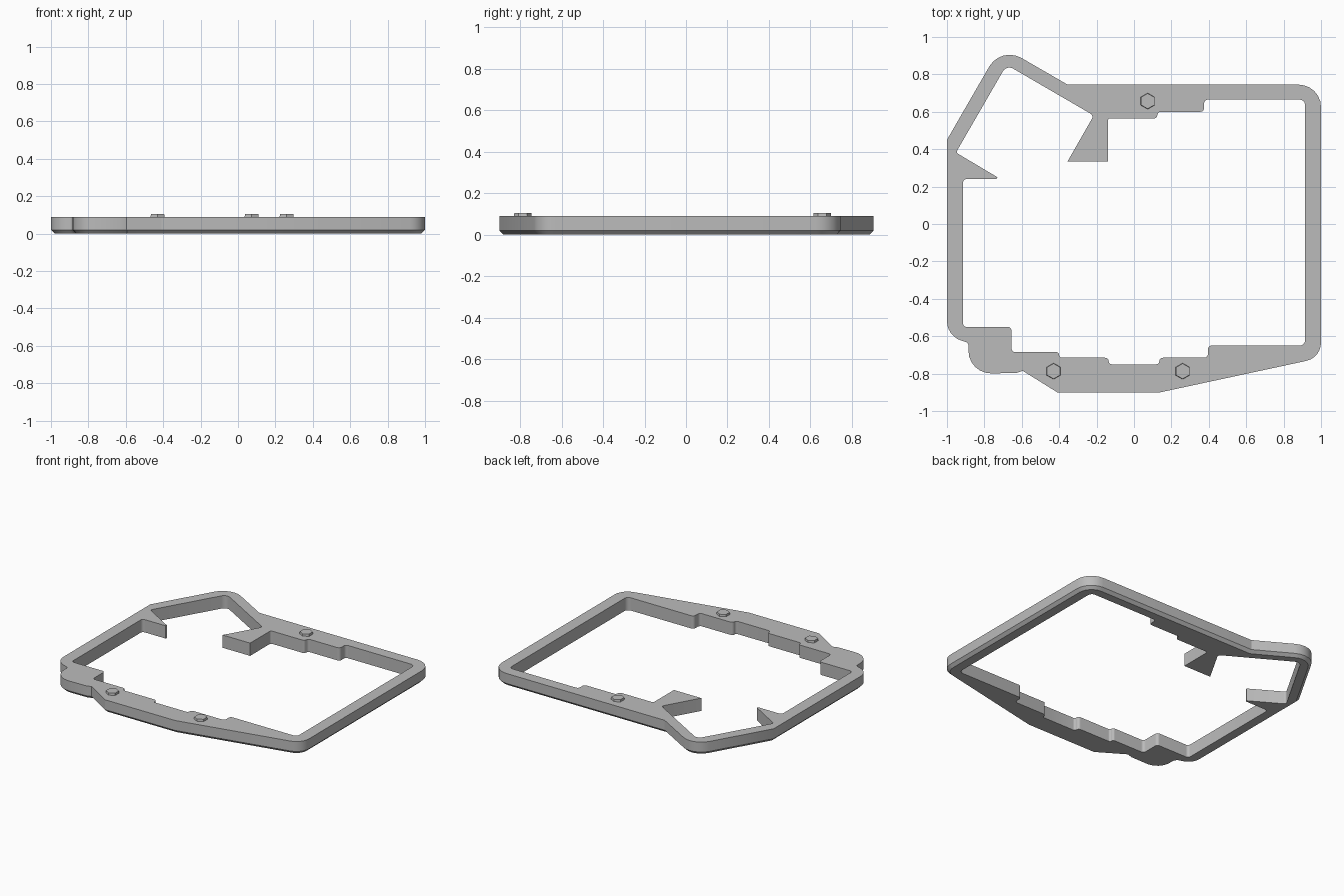
import bpy
import bmesh
import math
from mathutils import Vector

cube = bpy.data.objects.get("Cube")
if cube:
    bpy.data.objects.remove(cube, do_unlink=True)

HEIGHT = 0.09
CHAMFER = 0.02


def make_material(name, value):
    material = bpy.data.materials.new(name)
    material.use_nodes = True
    colour = (value, value, value, 1)
    material.diffuse_color = colour
    material.node_tree.nodes["Principled BSDF"].inputs["Base Color"].default_value = colour
    return material


def rounded_outline(corners, inset=0.0, steps=6):
    """Counter-clockwise (x, y, radius) corners -> filleted points, moved inwards by inset."""
    points = []
    count = len(corners)
    for i, (x, y, radius) in enumerate(corners):
        here = Vector((x, y))
        before = (here - Vector(corners[i - 1][:2])).normalized()
        after = (Vector(corners[(i + 1) % count][:2]) - here).normalized()
        normal_a = Vector((-before.y, before.x))
        normal_b = Vector((-after.y, after.x))
        miter = (normal_a + normal_b) / (1 + normal_a.dot(normal_b))
        if radius == 0:
            points.append(here + miter * inset)
            continue
        # The arc stays concentric, so only its radius changes with the inset
        turn = math.atan2(before.cross(after), before.dot(after))
        side = 1 if turn > 0 else -1
        centre = here + miter * radius * side
        start = -normal_a * side * (radius - inset * side)
        for k in range(steps + 1):
            angle = turn * k / steps
            c, s = math.cos(angle), math.sin(angle)
            points.append(centre + Vector((start.x * c - start.y * s, start.x * s + start.y * c)))
    return points


def add_ring(bm, points, z):
    verts = [bm.verts.new((p.x, p.y, z)) for p in points]
    edges = [bm.edges.new((v, verts[(i + 1) % len(verts)])) for i, v in enumerate(verts)]
    return verts, edges


def bridge(bm, lower, upper):
    for i in range(len(lower)):
        j = (i + 1) % len(lower)
        bm.faces.new((lower[i], lower[j], upper[j], upper[i]))


def finish(bm, name, material):
    bmesh.ops.recalc_face_normals(bm, faces=bm.faces)
    mesh = bpy.data.meshes.new(name)
    bm.to_mesh(mesh)
    bm.free()
    mesh.materials.append(material)
    obj = bpy.data.objects.new(name, mesh)
    bpy.context.collection.objects.link(obj)
    return obj


grey = make_material("plain grey", 0.5)

# Outer edge of the frame: front, right end, back, raised rear corner
outer = [
    (-1, -0.6, 0.11), (-0.885, -0.635, 0.02), (-0.885, -0.8, 0.12),
    (-0.63, -0.797, 0), (-0.595, -0.785, 0), (-0.41, -0.9, 0), (0.14, -0.9, 0),
    (1, -0.715, 0.1), (1, 0.745, 0.12), (-0.355, 0.745, 0),
    (-0.711, 0.951, 0.126), (-1, 0.45, 0),
]

# Opening: stepped front edge, right end, stepped back edge, two pointed tabs
R = 0.02
inner = [
    (-0.915, -0.55, R), (-0.655, -0.55, R), (-0.655, -0.685, R),
    (-0.4, -0.685, 0.015), (-0.4, -0.715, 0.015), (-0.135, -0.715, R),
    (-0.135, -0.75, 0.015), (0.135, -0.75, 0.015), (0.135, -0.715, R),
    (0.395, -0.715, R), (0.395, -0.65, R), (0.915, -0.65, 0.03),
    (0.915, 0.665, 0.03), (0.375, 0.665, R), (0.375, 0.6, R),
    (0.13, 0.6, 0.015), (0.12, 0.565, 0.015), (-0.14, 0.565, 0.015),
    (-0.14, 0.335, 0), (-0.355, 0.335, 0), (-0.215, 0.58, 0.02),
    (-0.681, 0.851, 0.04), (-0.952, 0.382, 0.015), (-0.73, 0.25, 0),
    (-0.735, 0.24, 0), (-0.915, 0.24, R),
]

# Frame: chamfered lower outer edge, straight inner wall
bm = bmesh.new()
foot, foot_edges = add_ring(bm, rounded_outline(outer, CHAMFER), 0)
waist, _ = add_ring(bm, rounded_outline(outer), CHAMFER)
rim, rim_edges = add_ring(bm, rounded_outline(outer), HEIGHT)
hole_low, hole_low_edges = add_ring(bm, rounded_outline(inner), 0)
hole_top, hole_top_edges = add_ring(bm, rounded_outline(inner), HEIGHT)
bridge(bm, foot, waist)
bridge(bm, waist, rim)
bridge(bm, hole_low, hole_top)
bmesh.ops.triangle_fill(bm, use_beauty=True, edges=foot_edges + hole_low_edges)
bmesh.ops.triangle_fill(bm, use_beauty=True, edges=rim_edges + hole_top_edges)
frame = finish(bm, "frame", grey)
bpy.ops.object.select_all(action="DESELECT")
frame.select_set(True)
bpy.context.view_layer.objects.active = frame
bpy.ops.object.shade_smooth_by_angle(angle=math.radians(30))

# Hexagonal locating pegs on the top face
pegs = {"back_peg": (0.073, 0.657), "front_right_peg": (-0.43, -0.787), "front_left_peg": (0.26, -0.787)}
for name, (x, y) in pegs.items():
    bm = bmesh.new()
    bmesh.ops.create_cone(bm, cap_ends=True, segments=6, radius1=0.044, radius2=0.041, depth=0.02)
    peg = finish(bm, name, grey)
    peg.location = (x, y, HEIGHT + 0.005)
